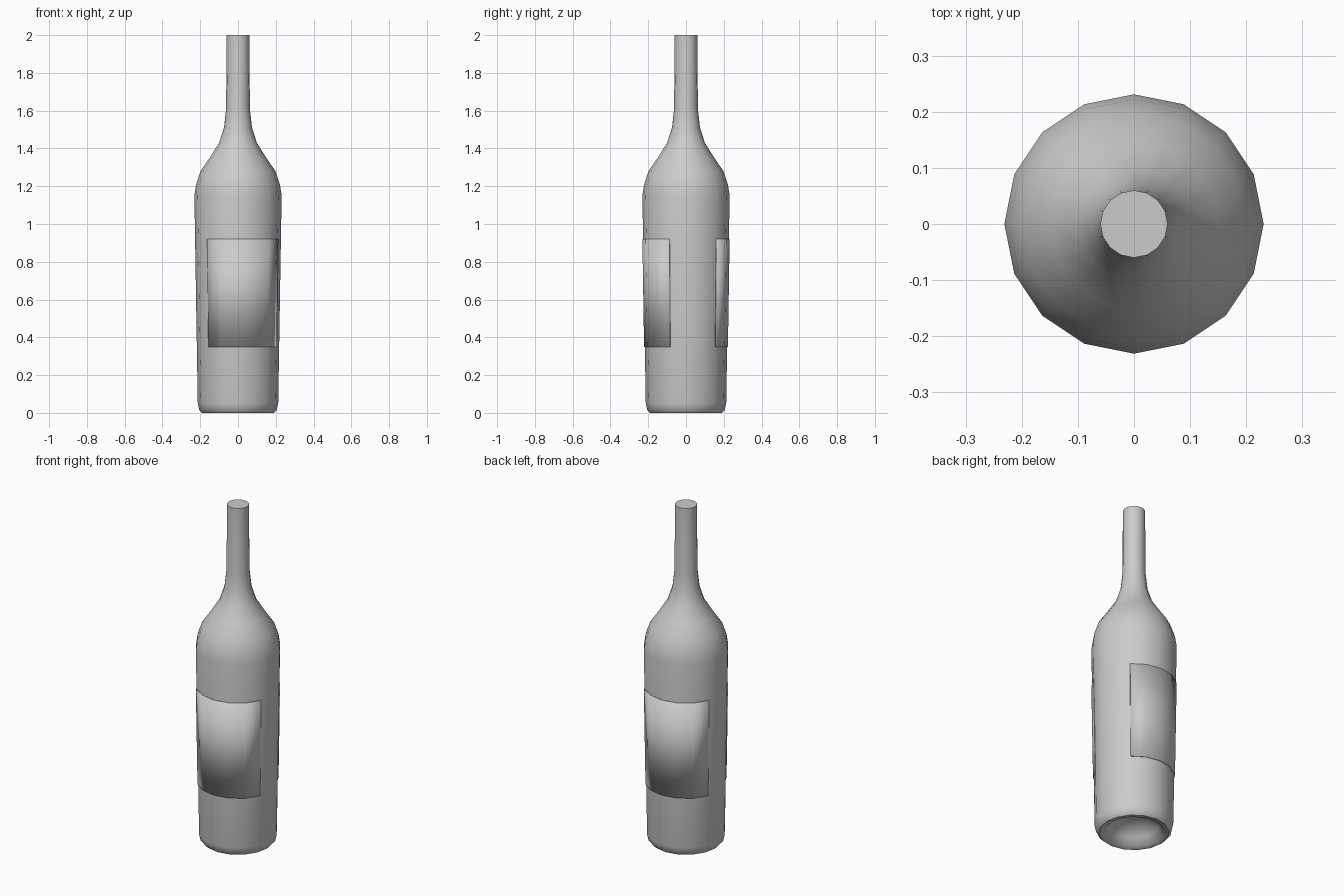
import bpy, bmesh
from math import cos, sin, radians

SIDES = 16
STEP = 360 / SIDES

cube = bpy.data.objects.get("Cube")
if cube:
    bpy.data.objects.remove(cube, do_unlink=True)

# One plain grey for the whole bottle
grey = bpy.data.materials.new("plain_grey")
grey.use_nodes = True
colour = (0.6, 0.6, 0.6, 1)
grey.diffuse_color = colour
grey.node_tree.nodes["Principled BSDF"].inputs["Base Color"].default_value = colour


def lathe(name, profile, first, last):
    """Sweep a (radius, height) profile between two side numbers."""
    full = last - first == SIDES
    count = SIDES if full else last - first + 1
    bm = bmesh.new()
    rings = []
    for r, z in profile:
        if r == 0:
            rings.append([bm.verts.new((0, 0, z))] * count)
            continue
        angles = [radians((first + i) * STEP) for i in range(count)]
        rings.append([bm.verts.new((r * cos(a), r * sin(a), z)) for a in angles])
    for low, high in zip(rings, rings[1:]):
        for i in range(last - first):
            j = (i + 1) % count
            corners = dict.fromkeys((low[i], low[j], high[j], high[i]))
            bm.faces.new(list(corners))
    mesh = bpy.data.meshes.new(name)
    bm.to_mesh(mesh)
    bm.free()
    mesh.materials.append(grey)
    obj = bpy.data.objects.new(name, mesh)
    bpy.context.collection.objects.link(obj)
    bpy.ops.object.select_all(action='DESELECT')
    obj.select_set(True)
    bpy.context.view_layer.objects.active = obj
    bpy.ops.object.shade_smooth_by_angle(angle=radians(50))
    return obj


# Bottle: hollow base, rim, tapered body, shoulder, neck and flat top
bottle_profile = [
    (0, 0.1), (0.08, 0.085), (0.135, 0.045), (0.16, 0.005),
    (0.19, 0), (0.205, 0.015), (0.213, 0.05),
    (0.231, 1.15), (0.222, 1.21), (0.198, 1.28), (0.15, 1.35),
    (0.1, 1.43), (0.074, 1.51), (0.063, 1.61), (0.06, 2), (0, 2),
]
lathe("bottle", bottle_profile, 0, SIDES)

# Two wrapped labels, half a turn apart
label_profile = [(0.222, 0.35), (0.231, 0.92)]
for name, first in (("back_label", 2), ("front_label", 10)):
    label = lathe(name, label_profile, first, first + 5)
    shell = label.modifiers.new("thickness", 'SOLIDIFY')
    shell.thickness = 0.005
    shell.offset = -1
